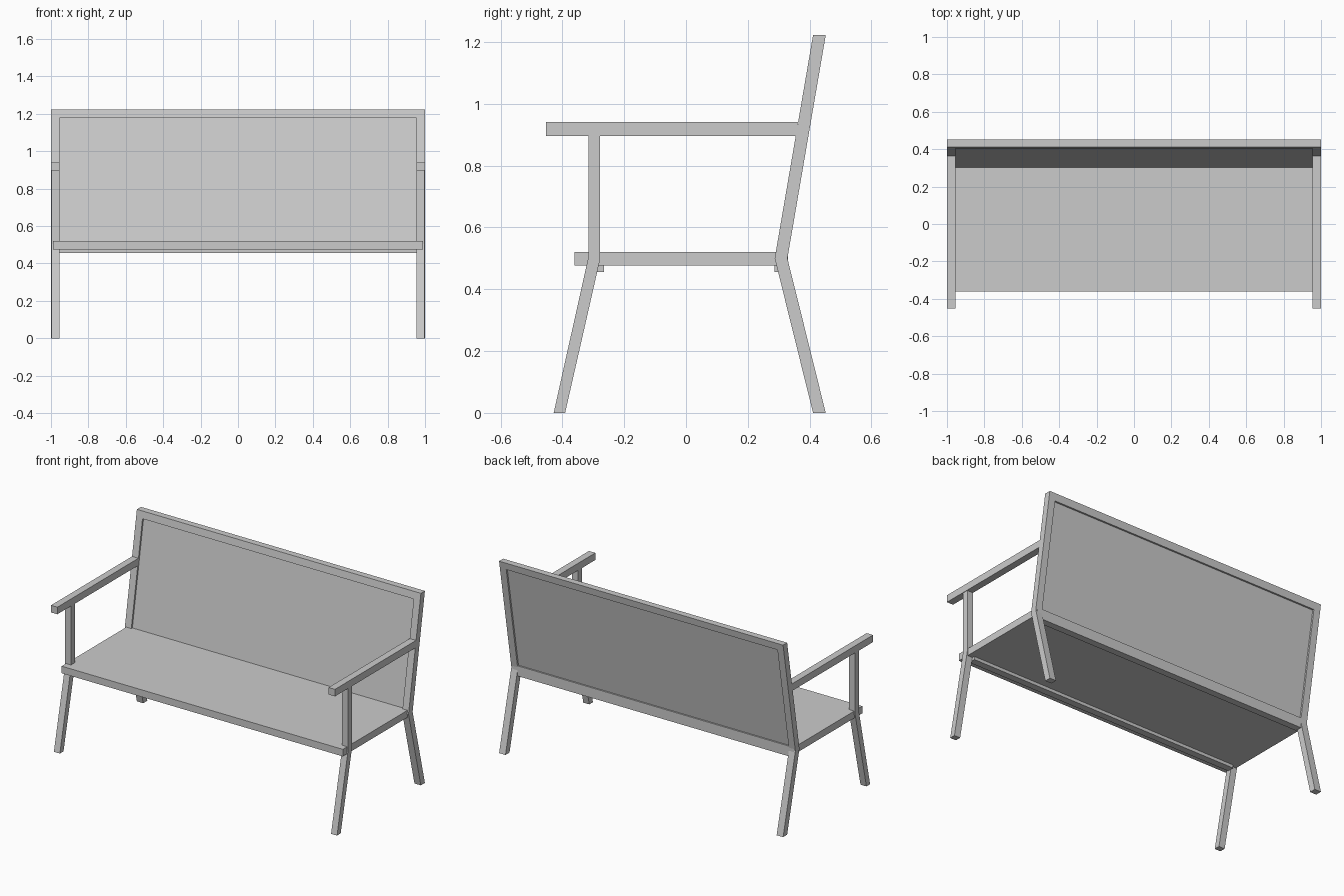
import bpy
import bmesh

if "Cube" in bpy.data.objects:
    bpy.data.objects.remove(bpy.data.objects["Cube"])


def prism(name, profile, x0, x1, mirror=False):
    """Extrude a (y, z) side profile from x0 to x1, optionally mirrored in x."""
    bm = bmesh.new()
    face = bm.faces.new([bm.verts.new((x0, y, z)) for y, z in profile])
    out = bmesh.ops.extrude_face_region(bm, geom=[face])
    verts = [v for v in out["geom"] if isinstance(v, bmesh.types.BMVert)]
    bmesh.ops.translate(bm, verts=verts, vec=(x1 - x0, 0, 0))
    bmesh.ops.recalc_face_normals(bm, faces=bm.faces)
    mesh = bpy.data.meshes.new(name)
    bm.to_mesh(mesh)
    bm.free()
    obj = bpy.data.objects.new(name, mesh)
    bpy.context.collection.objects.link(obj)
    if mirror:
        mod = obj.modifiers.new("Mirror", "MIRROR")
        mod.use_mirror_merge = False
    return obj


def rect(y0, y1, z0, z1):
    return [(y0, z0), (y1, z0), (y1, z1), (y0, z1)]


def lean(z, inset=0.0):
    """y of the leaning backrest's front surface at height z."""
    return 0.287 + 0.1717 * (z - 0.5) + inset


def back_slab(z0, z1, a, b):
    return [(lean(z0, a), z0), (lean(z0, b), z0), (lean(z1, b), z1), (lean(z1, a), z1)]


TOP = 1.222
IN, OUT = 0.955, 1.0

# Bent side frames
prism("front_leg", [(-0.428, 0), (-0.391, 0), (-0.278, 0.497), (-0.278, 0.896),
                    (-0.316, 0.896), (-0.316, 0.503)], IN, 0.997, True)
prism("back_leg", [(0.411, 0), (0.452, 0), (0.328, 0.5), (0.452, TOP),
                   (0.411, TOP), (0.287, 0.5)], IN, OUT, True)
prism("armrest", [(-0.453, 0.896), (lean(0.896), 0.896),
                  (lean(0.941), 0.941), (-0.453, 0.941)], IN, OUT, True)

# Backrest panel and its top rail
prism("back_top_rail", back_slab(TOP - 0.045, TOP, 0, 0.041), -IN, IN)
prism("back_panel", back_slab(0.515, TOP - 0.045, 0.011, 0.03), -IN, IN)

# Seat and the rails under it
prism("seat", rect(-0.36, 0.33, 0.476, 0.521), -0.99, 0.99)
prism("front_seat_rail", rect(-0.31, -0.266, 0.456, 0.476), -IN, IN)
prism("back_seat_rail", rect(0.286, 0.33, 0.456, 0.476), -IN, IN)
